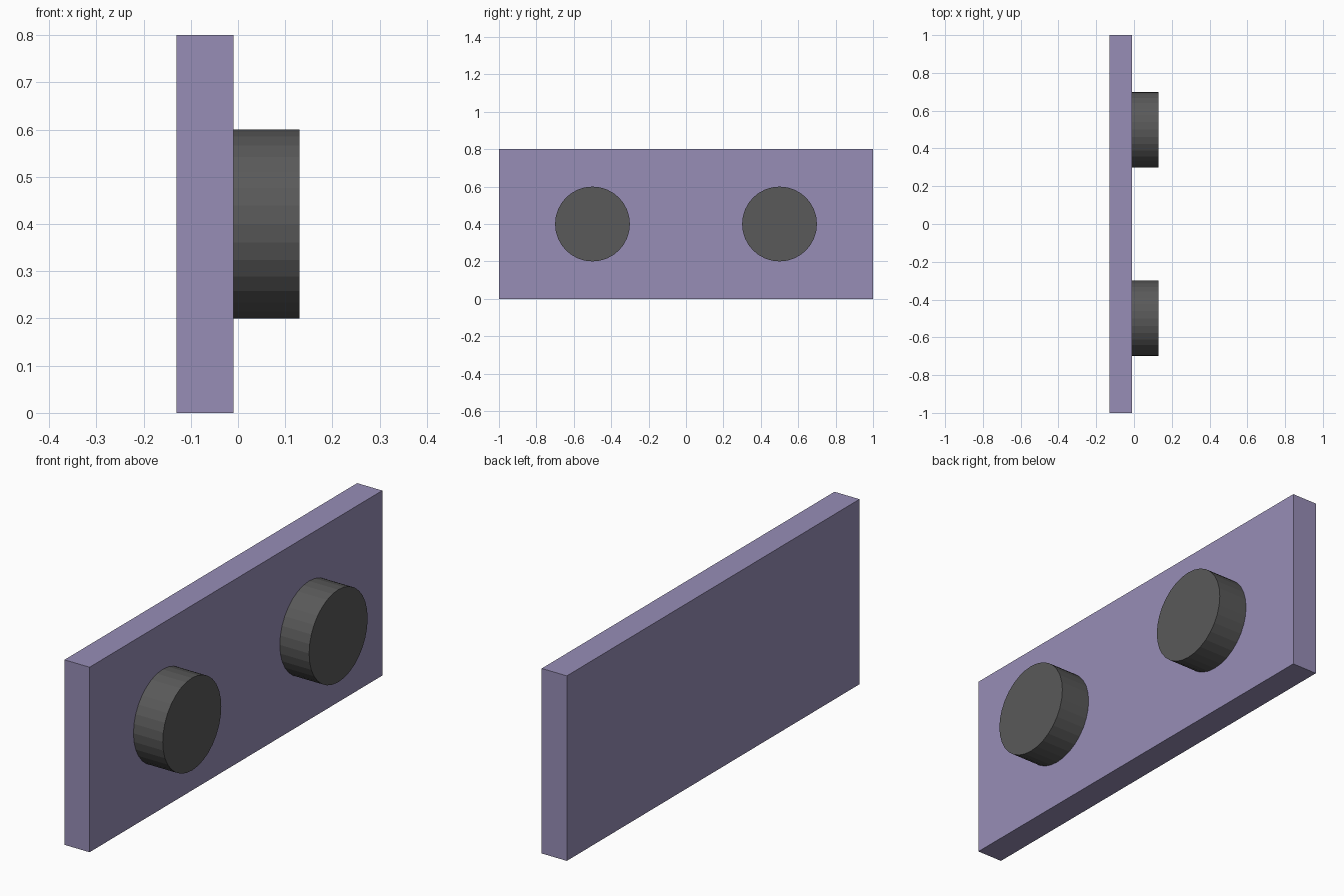
import bpy
from math import radians

if "Cube" in bpy.data.objects:
    bpy.data.objects.remove(bpy.data.objects["Cube"])


def material(name, color):
    mat = bpy.data.materials.new(name)
    mat.diffuse_color = (*color, 1)
    mat.use_nodes = True
    mat.node_tree.nodes["Principled BSDF"].inputs["Base Color"].default_value = mat.diffuse_color
    return mat


purple = material("purple", (0.31, 0.27, 0.47))
charcoal = material("charcoal", (0.1, 0.1, 0.1))

PLATE_BACK, PLATE_FACE, KNOB_END = -0.13, -0.01, 0.13

# Upright back plate
bpy.ops.mesh.primitive_cube_add(size=1, location=((PLATE_BACK + PLATE_FACE) / 2, 0, 0.4))
plate = bpy.context.object
plate.name = "plate"
plate.scale = (PLATE_FACE - PLATE_BACK, 2, 0.8)
bpy.ops.object.transform_apply(location=False, rotation=False, scale=True)
plate.data.materials.append(purple)

# Two round knobs, seated slightly into the plate
start = PLATE_FACE - 0.01
for side, y in (("left", -0.5), ("right", 0.5)):
    bpy.ops.mesh.primitive_cylinder_add(
        vertices=32, radius=0.2, depth=KNOB_END - start,
        location=((start + KNOB_END) / 2, y, 0.4), rotation=(0, radians(90), 0))
    knob = bpy.context.object
    knob.name = f"{side}_knob"
    knob.data.materials.append(charcoal)
